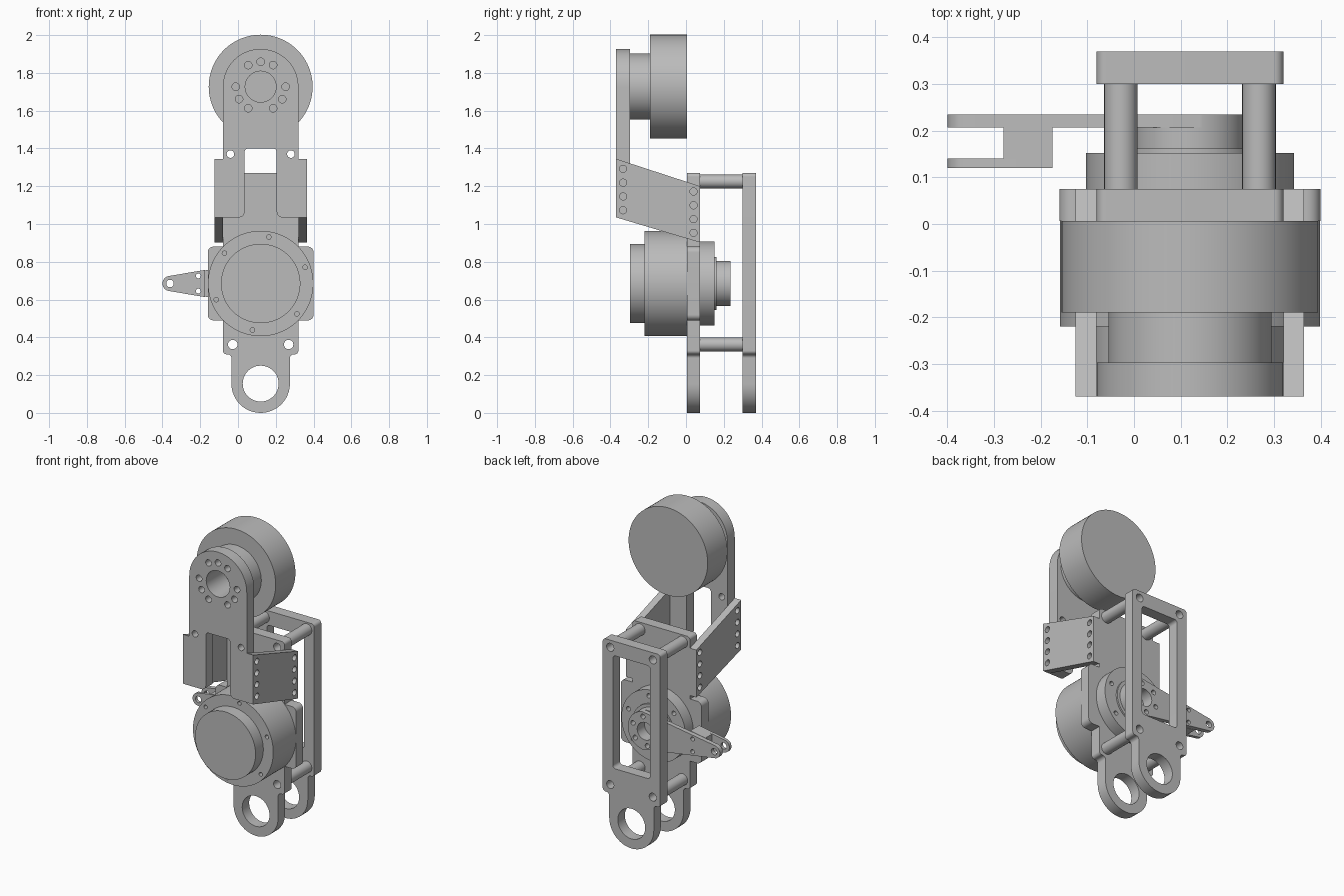
import bpy, bmesh, math
from mathutils import Vector

if "Cube" in bpy.data.objects:
    bpy.data.objects.remove(bpy.data.objects["Cube"])

CX = 0.12        # centre line of the mechanism
LOW = 0.685      # height of the lower motor axis
HIGH = 1.727     # height of the upper motor axis

grey = bpy.data.materials.new("machined_grey")
grey.use_nodes = True
grey.diffuse_color = (0.5, 0.5, 0.5, 1)
grey.node_tree.nodes["Principled BSDF"].inputs["Base Color"].default_value = (0.5, 0.5, 0.5, 1)


def arc(x, z, r, start=0, end=360, n=48):
    """Points on an arc; a full circle leaves out the repeated last point."""
    full = end - start == 360
    count = n if full else n + 1
    angles = [math.radians(start + (end - start) * i / n) for i in range(count)]
    return [(x + r * math.cos(a), z + r * math.sin(a)) for a in angles]


def rounded(corners, steps=12):
    """Polygon whose (x, z, radius) corners are filleted."""
    pts = []
    for i, (x, z, r) in enumerate(corners):
        p = Vector((x, z))
        if r == 0:
            pts.append(p)
            continue
        to_prev = (Vector(corners[i - 1][:2]) - p).normalized()
        to_next = (Vector(corners[(i + 1) % len(corners)][:2]) - p).normalized()
        half = to_prev.angle(to_next) / 2
        centre = p + (to_prev + to_next).normalized() * r / math.sin(half)
        a = p + to_prev * r / math.tan(half) - centre
        b = p + to_next * r / math.tan(half) - centre
        for k in range(steps + 1):
            w = k / steps * (math.pi / 2 - half) * 2
            total = math.pi - 2 * half
            pts.append(centre + (a * math.sin(total - w) + b * math.sin(w)) / math.sin(total))
    return [tuple(q) for i, q in enumerate(pts)
            if (Vector(q) - Vector(pts[i - 1])).length > 1e-4]


def mirrored(half):
    """Closed outline from its right half, given as (offset, z, radius)."""
    right = [(CX + d, z, r) for d, z, r in half]
    left = [(CX - d, z, r) for d, z, r in reversed(half)]
    return rounded(right + left)


def ring(z, radius, r, angles):
    """Bolt circle about the centre line."""
    return [arc(CX + radius * math.cos(math.radians(a)),
                z + radius * math.sin(math.radians(a)), r, n=20) for a in angles]


def slab(name, outline, start, end, holes=(), sideways=False):
    """Extrude an outline with holes along y, or along x when sideways."""
    curve = bpy.data.curves.new(name + "_profile", 'CURVE')
    curve.dimensions = '2D'
    curve.fill_mode = 'BOTH'
    curve.extrude = (end - start) / 2
    for loop in [outline, *holes]:
        spline = curve.splines.new('POLY')
        spline.points.add(len(loop) - 1)
        for point, (a, b) in zip(spline.points, loop):
            point.co = (a, b, 0, 1)
        spline.use_cyclic_u = True
    helper = bpy.data.objects.new(name + "_profile", curve)
    bpy.context.collection.objects.link(helper)
    dg = bpy.context.evaluated_depsgraph_get()
    mesh = bpy.data.meshes.new_from_object(helper.evaluated_get(dg))
    bpy.data.objects.remove(helper)
    bpy.data.curves.remove(curve)

    mid = (start + end) / 2
    bm = bmesh.new()
    bm.from_mesh(mesh)
    for v in bm.verts:
        a, b, c = v.co
        v.co = (mid + c, a, b) if sideways else (a, mid - c, b)
    bmesh.ops.remove_doubles(bm, verts=bm.verts, dist=1e-5)
    bmesh.ops.recalc_face_normals(bm, faces=bm.faces)
    bm.to_mesh(mesh)
    bm.free()
    mesh.name = name
    mesh.materials.clear()
    mesh.materials.append(grey)
    mesh.shade_smooth()
    mesh.set_sharp_from_angle(angle=math.radians(30))
    obj = bpy.data.objects.new(name, mesh)
    bpy.context.collection.objects.link(obj)
    return obj


def disc(name, z, r, start, end, holes=()):
    return slab(name, arc(CX, z, r, n=96), start, end, holes)


sixfold = range(20, 380, 60)

# Main plate and rear frame, both ending in an eye at the bottom
posts = [(CX + s * 0.148, z) for s in (-1, 1) for z in (0.362, 1.225)]
post_holes = [arc(x, z, 0.025, n=24) for x, z in posts]
eye = arc(CX, 0.155, 0.095)
foot = [(0.2, 0.31, 0.02), (0.155, 0.31, 0.02), (0.155, 0, 0.155)]
wings = [(0.2, 0.88, 0), (0.28, 0.88, 0.03), (0.28, 0.49, 0.03), (0.2, 0.49, 0)]
top = [(0.2, 1.27, 0.02)]
slab("main_plate", mirrored(top + wings + foot), 0.006, 0.075, post_holes + [eye])
window = mirrored([(0.13, 1.18, 0.02), (0.13, 0.47, 0.02)])
slab("rear_frame", mirrored(top + foot), 0.30, 0.37, post_holes + [eye, window])

# Hollow standoffs between the two plates
for x, z in posts:
    slab("standoff", arc(x, z, 0.036, n=32), 0.075, 0.30, [arc(x, z, 0.025, n=24)])

# Lower motor
disc("lower_motor_body", LOW, 0.279, -0.19, 0.006)
disc("lower_motor_face", LOW, 0.279, -0.22, -0.19, ring(LOW, 0.25, 0.012, sixfold))
disc("lower_motor_cap", LOW, 0.21, -0.297, -0.22)
disc("rear_flange_base", LOW, 0.223, 0.075, 0.122)
disc("rear_flange", LOW, 0.223, 0.122, 0.152, ring(LOW, 0.185, 0.014, sixfold))
disc("rear_collar", LOW, 0.14, 0.152, 0.162)
hub_holes = [arc(CX, LOW, 0.055)] + ring(LOW, 0.09, 0.015, sixfold)
disc("output_hub", LOW, 0.12, 0.162, 0.207, hub_holes)

# Crank arm with a forked tip
tip_x, cut_x, block_x = -0.36, -0.175, -0.28
tip = arc(tip_x, LOW, 0.04, 99.6, 260.4, 24)
pin = arc(tip_x, LOW, 0.02, n=24)
bolts = [arc(-0.21, LOW + s * 0.04, 0.013, n=16) for s in (-1, 1)]
slab("crank_arm", tip + arc(CX, LOW, 0.12, -80.4, 80.4), 0.207, 0.235,
     hub_holes + [pin] + bolts)
slab("fork_plate", tip + [(cut_x, LOW - 0.072), (cut_x, LOW + 0.072)], 0.12, 0.14,
     [pin] + bolts)
slab("fork_block", [(block_x, LOW - 0.054), (cut_x, LOW - 0.072),
                    (cut_x, LOW + 0.072), (block_x, LOW + 0.054)], 0.14, 0.207, bolts)

# Upper plate with a round head and a slot between two legs
head_holes = [arc(CX, HIGH, 0.082)]
head_holes += ring(HIGH, 0.132, 0.02, [0, 60, 90, 120, 180, 210, 240, 300, 330])
leg_holes = [arc(CX + s * 0.16, 1.37, 0.02, n=24) for s in (-1, 1)]
slab("upper_plate", mirrored([(0.2, 1.927, 0.2), (0.2, 1.035, 0),
                              (0.085, 1.035, 0.03), (0.085, 1.4, 0.02)]),
     -0.37, -0.297, head_holes + leg_holes)

# Upper motor
disc("upper_motor_neck", HIGH, 0.175, -0.297, -0.19, head_holes[:1])
disc("upper_motor_body", HIGH, 0.275, -0.19, 0.006)

# Slanted side plates joining the upper plate to the main plate
slant = [(-0.37, 1.035), (0.075, 0.902), (0.075, 1.2), (-0.37, 1.345)]
side_holes = [arc(y, z - 0.073 * i, 0.019, n=24)
              for y, z in ((-0.333, 1.292), (0.04, 1.172)) for i in range(4)]
for side, inner in (("left", CX + 0.2), ("right", CX - 0.245)):
    slab(side + "_side_plate", slant, inner, inner + 0.045, side_holes, sideways=True)
